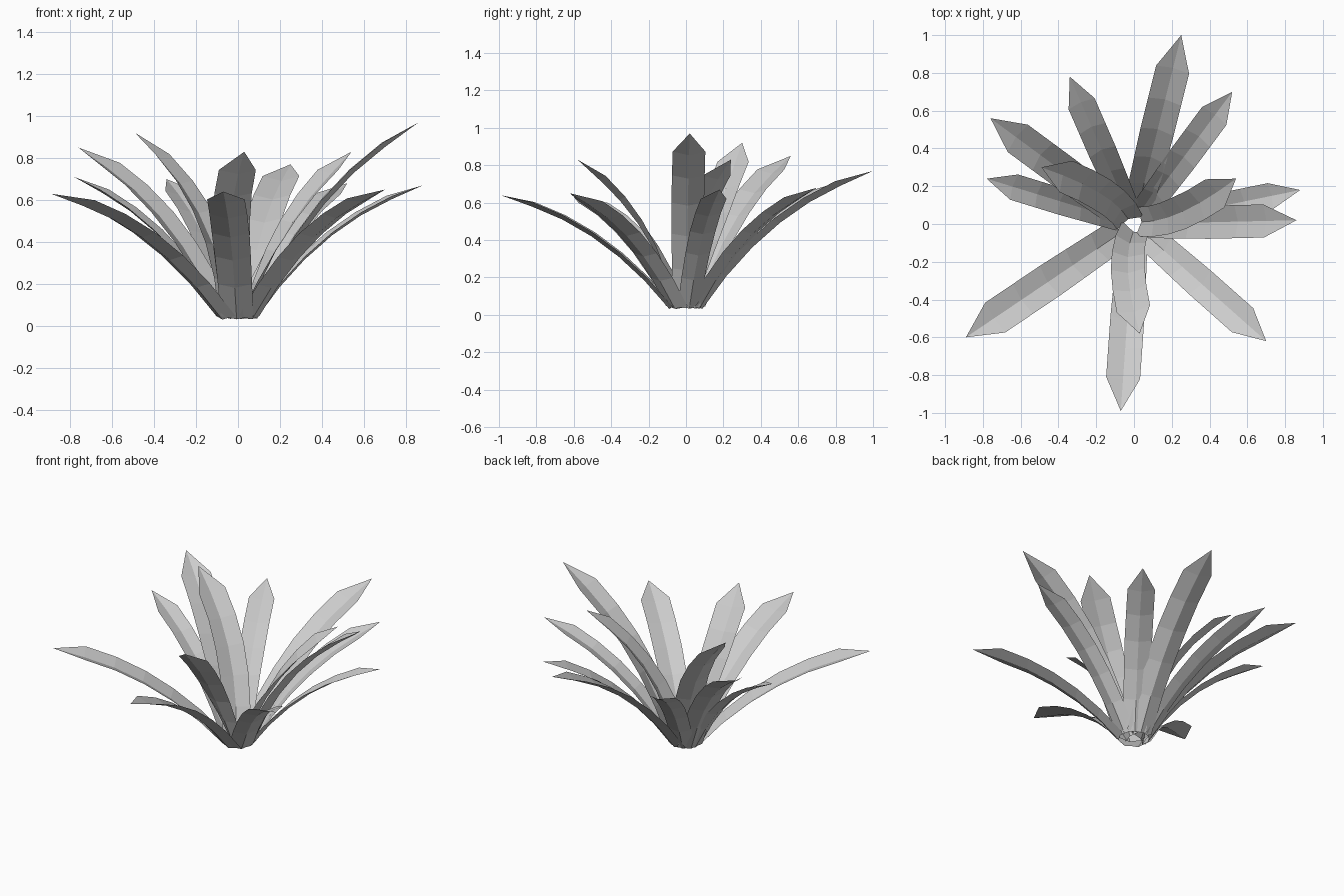
import bpy, bmesh
from mathutils import Vector

if "Cube" in bpy.data.objects:
    bpy.data.objects.remove(bpy.data.objects["Cube"])

UP = Vector((0, 0, 1))


def make_leaf(name, tip, width, base_r, side_bow=0.0):
    """Channelled strap leaf arching from the crown to a pointed tip."""
    tip = Vector(tip)
    head = Vector((tip.x, tip.y, 0)).normalized()
    right = head.cross(UP)
    base = head * base_r + UP * 0.04
    chord = tip - base
    perp = right.cross(chord).normalized()
    if perp.z < 0:
        perp = -perp
    ctrl = (base + tip) / 2 + perp * 0.175 * chord.length + chord * 0.04 + right * side_bow * 2

    bm = bmesh.new()
    rows = []
    for i in range(6):
        t = i / 6
        p = base * (1 - t) ** 2 + ctrl * 2 * t * (1 - t) + tip * t * t
        tan = ((ctrl - base) * (1 - t) + (tip - ctrl) * t).normalized()
        side = tan.cross(UP).normalized()
        normal = side.cross(tan)
        w = width / 2 * (0.86 + 0.14 * min(1, t * 2))
        lift = normal * width * 0.07
        rows.append([bm.verts.new(p - side * w + lift),
                     bm.verts.new(p - lift),
                     bm.verts.new(p + side * w + lift)])
    for a, b in zip(rows, rows[1:]):
        for k in range(2):
            bm.faces.new((a[k], a[k + 1], b[k + 1], b[k]))
    # pointed end
    end = bm.verts.new(tip)
    last = rows[-1]
    for k in range(2):
        bm.faces.new((last[k], last[k + 1], end))
    bmesh.ops.recalc_face_normals(bm, faces=bm.faces)
    bm.normal_update()
    if sum(f.normal.z for f in bm.faces) < 0:
        bmesh.ops.reverse_faces(bm, faces=bm.faces)
    mesh = bpy.data.meshes.new(name)
    bm.to_mesh(mesh)
    bm.free()
    bpy.context.collection.objects.link(bpy.data.objects.new(name, mesh))


# Outer ring: tip position and width
outer = [
    ((0.25, 1.00, 0.77), 0.18), ((0.52, 0.70, 0.68), 0.16),
    ((0.88, 0.18, 0.67), 0.14), ((0.86, 0.02, 0.97), 0.175),
    ((0.70, -0.62, 0.65), 0.17), ((-0.07, -0.99, 0.64), 0.18),
    ((-0.89, -0.60, 0.63), 0.19), ((-0.78, 0.24, 0.71), 0.14),
    ((-0.76, 0.56, 0.85), 0.18), ((-0.34, 0.78, 0.70), 0.15),
]
for i, (tip, width) in enumerate(outer):
    make_leaf(f"outer_leaf_{i + 1}", tip, width, 0.08)

# Inner leaves bow sideways around the crown
inner = [(-0.49, 0.30, 0.92), (0.54, 0.24, 0.83), (0.03, -0.58, 0.83)]
for i, tip in enumerate(inner):
    make_leaf(f"inner_leaf_{i + 1}", tip, 0.18, 0.03, 0.045)
